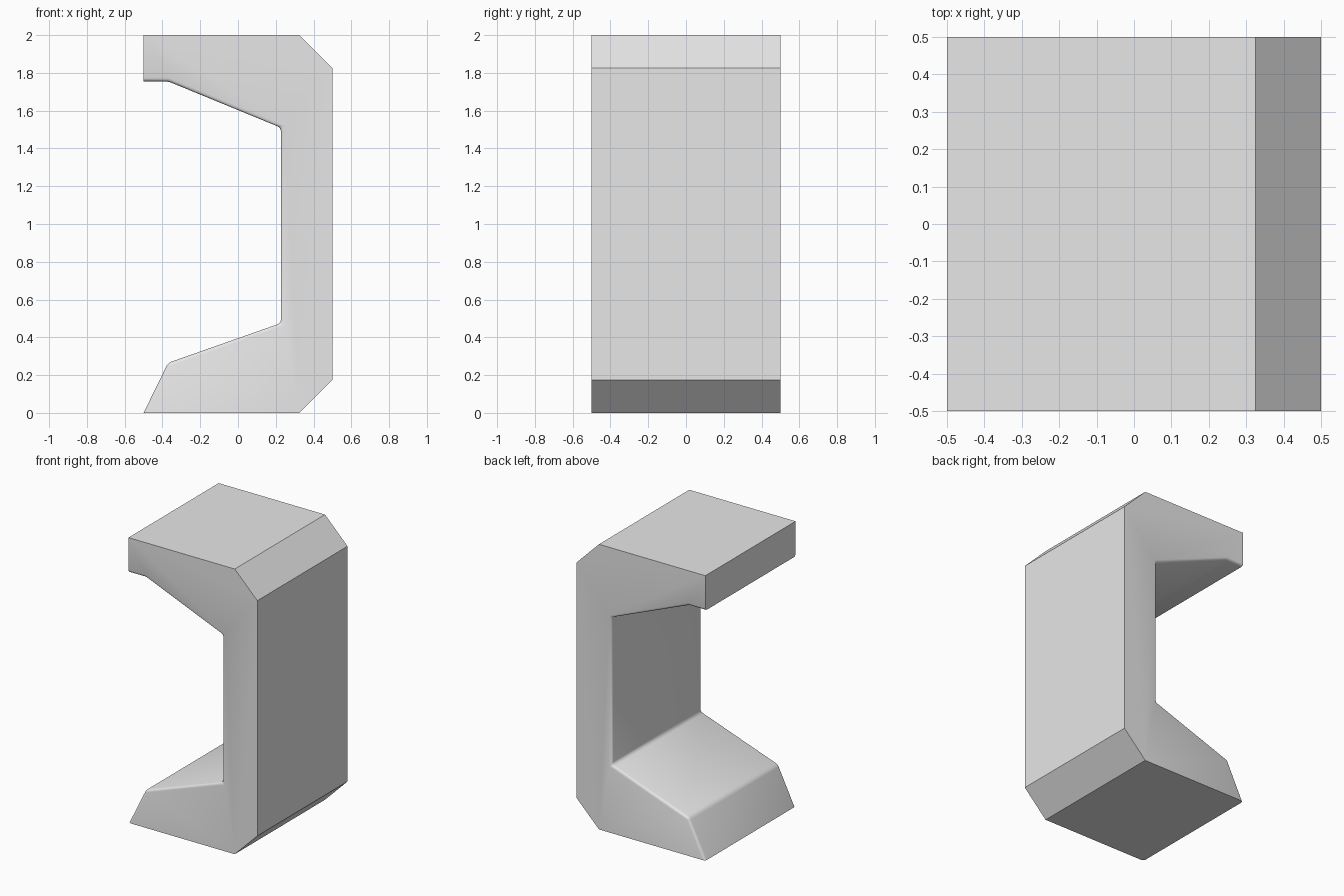
import bpy
import bmesh
import math

cube = bpy.data.objects.get("Cube")
if cube:
    bpy.data.objects.remove(cube, do_unlink=True)

# Plain grey material
grey = bpy.data.materials.new("plain_grey")
grey.use_nodes = True
colour = (0.8, 0.8, 0.8, 1)
grey.diffuse_color = colour
grey.node_tree.nodes["Principled BSDF"].inputs["Base Color"].default_value = colour

# Side profile: chamfered outer back, then the inner opening
outer = [(-0.5, 0), (0.325, 0), (0.5, 0.175), (0.5, 1.825), (0.325, 2), (-0.5, 2)]
inner = [(-0.5, 1.755), (-0.37, 1.755), (0.227, 1.51), (0.227, 0.475), (-0.37, 0.265)]
profile = outer + inner

# Extrude the profile across the depth
bm = bmesh.new()
face = bm.faces.new([bm.verts.new((x, -0.5, z)) for x, z in profile])
extruded = bmesh.ops.extrude_face_region(bm, geom=[face])
bmesh.ops.translate(bm, vec=(0, 1, 0),
                    verts=[v for v in extruded["geom"] if isinstance(v, bmesh.types.BMVert)])
bmesh.ops.recalc_face_normals(bm, faces=bm.faces)


def in_opening(vert):
    return any(abs(vert.co.x - x) + abs(vert.co.z - z) < 0.001
               for x, z in inner + outer[:1])


def is_rounded(edge):
    # Opening rims and the creases between its walls, but not its two open ends
    a, b = edge.verts
    if not (in_opening(a) and in_opening(b)):
        return False
    return abs(a.co.y - b.co.y) < 0.001 or a.co.x > -0.45


# Round the edges of the opening
bmesh.ops.bevel(bm, geom=[e for e in bm.edges if is_rounded(e)], offset=0.018,
                offset_type='OFFSET', segments=3, profile=0.5,
                affect='EDGES', clamp_overlap=True)
bmesh.ops.recalc_face_normals(bm, faces=bm.faces)

mesh = bpy.data.meshes.new("bracket_body")
bm.to_mesh(mesh)
bm.free()
mesh.materials.append(grey)
body = bpy.data.objects.new("bracket_body", mesh)
bpy.context.collection.objects.link(body)

# Smooth the rounded edges, keep the chamfers crisp
bpy.context.view_layer.objects.active = body
body.select_set(True)
bpy.ops.object.shade_smooth_by_angle(angle=math.radians(30))
